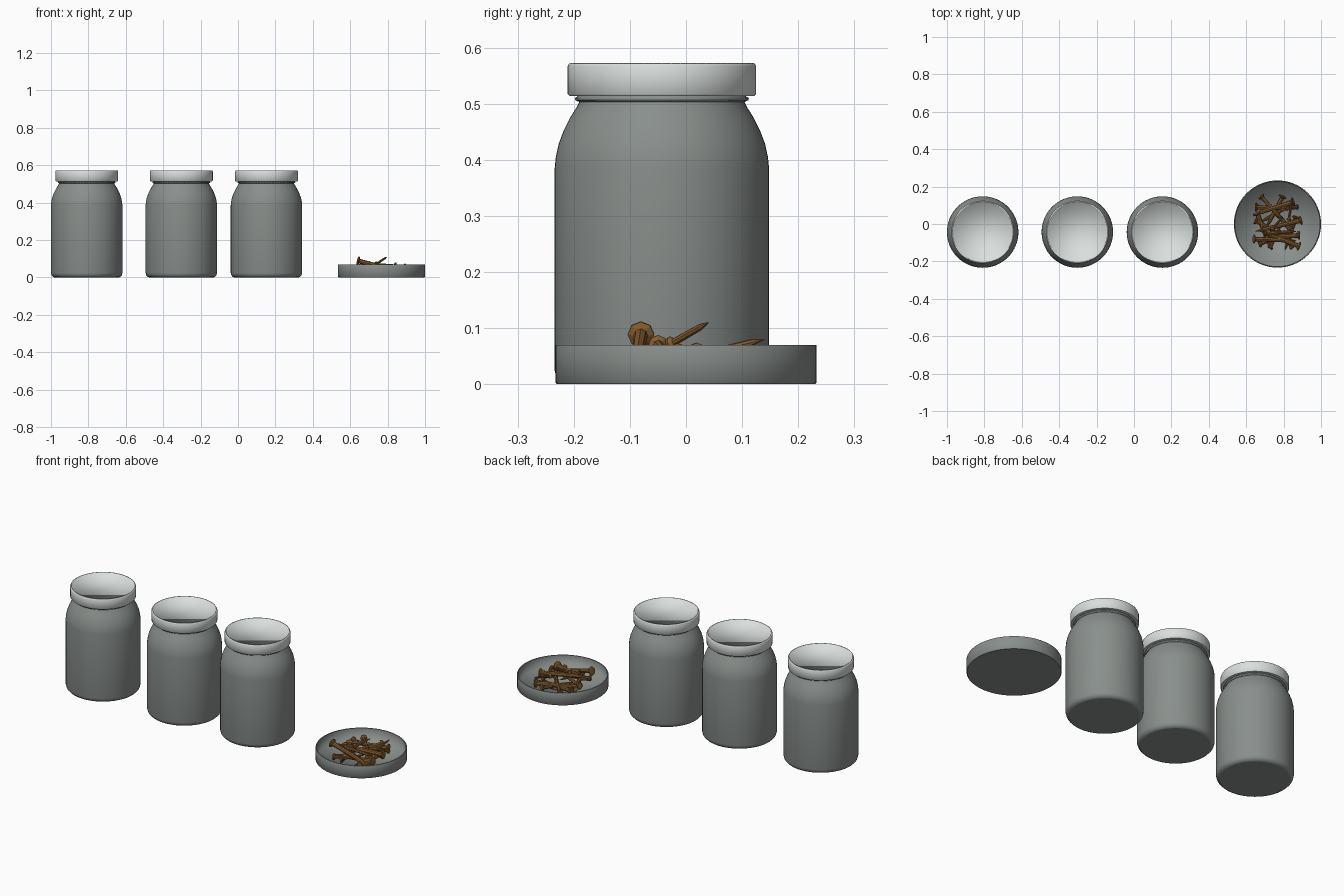
import bpy
import bmesh
import math
from mathutils import Vector

default_cube = bpy.data.objects.get("Cube")
if default_cube:
    bpy.data.objects.remove(default_cube, do_unlink=True)


def make_material(name, rgb):
    mat = bpy.data.materials.new(name)
    mat.use_nodes = True
    colour = (*rgb, 1.0)
    mat.diffuse_color = colour
    mat.node_tree.nodes["Principled BSDF"].inputs["Base Color"].default_value = colour
    return mat


jar_grey = make_material("jar grey", (0.25, 0.275, 0.262))
lid_white = make_material("lid pale grey", (0.70, 0.74, 0.73))
rust_brown = make_material("rust brown", (0.23, 0.105, 0.027))


def finish(bm, name, mat, location):
    mesh = bpy.data.meshes.new(name)
    bmesh.ops.recalc_face_normals(bm, faces=bm.faces)
    bm.to_mesh(mesh)
    bm.free()
    mesh.materials.append(mat)
    obj = bpy.data.objects.new(name, mesh)
    obj.location = location
    bpy.context.collection.objects.link(obj)
    return obj


def lathe(name, profile, sharp, mat, location, sides=64):
    """Closed turned solid: one ring per (radius, height), flat cap at each end."""
    bm = bmesh.new()
    rings = []
    for radius, height in profile:
        angles = [math.tau * i / sides for i in range(sides)]
        rings.append([bm.verts.new((radius * math.cos(a), radius * math.sin(a), height))
                      for a in angles])
    for low, high in zip(rings, rings[1:]):
        for i in range(sides):
            j = (i + 1) % sides
            bm.faces.new((low[i], low[j], high[j], high[i]))
    bm.faces.new(rings[0])
    bm.faces.new(rings[-1])
    for face in bm.faces:
        face.smooth = True
    for index in sharp:
        ring = rings[index]
        for i in range(sides):
            bm.edges.get((ring[i], ring[(i + 1) % sides])).smooth = False
    return finish(bm, name, mat, location)


# Jars: rounded foot, straight body, curved shoulder, neck with a bead
body_profile = [
    (0.172, 0), (0.180, 0.003), (0.188, 0.012), (0.191, 0.024),
    (0.191, 0.385), (0.189, 0.405), (0.184, 0.428), (0.175, 0.452),
    (0.163, 0.476), (0.151, 0.495), (0.147, 0.503),
    (0.154, 0.506), (0.155, 0.510), (0.150, 0.513), (0.147, 0.525),
]
# Screw lid: softened edges and a slightly sunken top
lid_profile = [
    (0.158, 0.514), (0.165, 0.514), (0.168, 0.517), (0.168, 0.567),
    (0.166, 0.571), (0.163, 0.572), (0.160, 0.571), (0.158, 0.565),
]
for label, x in (("right", -0.809), ("middle", -0.303), ("left", 0.152)):
    spot = (x, -0.043, 0)
    lathe(label + "_jar_body", body_profile, [0, 10], jar_grey, spot)
    lathe(label + "_jar_lid", lid_profile, [1], lid_white, spot)

# Shallow dish with a thin wall
DISH = Vector((0.767, 0, 0))
dish_profile = [
    (0.230, 0), (0.233, 0.003), (0.233, 0.068), (0.232, 0.070),
    (0.227, 0.070), (0.225, 0.010),
]
lathe("dish", dish_profile, [0, 3, 4], jar_grey, DISH)


def nail(name, head, tip, sides=8):
    """Tapered shank with a broad flat head and a pointed end."""
    axis = tip - head
    length = axis.length
    r = min(0.0125, max(0.007, length * 0.055))
    # (radius, distance from head)
    stations = [(r * 1.5, 0), (r * 1.9, 0.003), (r * 1.9, 0.008),
                (r, 0.014), (r * 0.85, length * 0.8), (r * 0.1, length)]
    bm = bmesh.new()
    rings = []
    for radius, along in stations:
        rings.append([bm.verts.new((radius * math.cos(math.tau * i / sides),
                                    radius * math.sin(math.tau * i / sides), along))
                      for i in range(sides)])
    for low, high in zip(rings, rings[1:]):
        for i in range(sides):
            j = (i + 1) % sides
            bm.faces.new((low[i], low[j], high[j], high[i]))
    bm.faces.new(rings[0])
    bm.faces.new(rings[-1])
    obj = finish(bm, name, rust_brown, DISH + head)
    obj.rotation_mode = "QUATERNION"
    obj.rotation_quaternion = axis.to_track_quat("Z", "Y")


# Heap of nails: head and tip in hundredths, measured from the dish centre
heap = [
    ((-13, -8, 9), (10, -9, 3)), ((13, 2, 5), (-12, -4, 7)),
    ((-9, 15, 4), (3, 2, 5)), ((3, 15, 4), (-6, -2, 3)),
    ((9, 12, 4), (-13, 5, 5)), ((-12, 9, 4), (9, 8, 4)),
    ((12, -12, 4), (-9, -4, 6)), ((-3, -3, 7), (3, 4, 11)),
    ((6, 2, 5), (8, 14, 8)), ((-10, -11, 3), (5, -5, 4)),
    ((-4, -13, 4), (2, 0, 3)), ((7, -3, 4), (-7, 13, 3)),
    ((12, -6, 4), (-11, -8, 3)), ((8, -13, 4), (0, -2, 3)),
    ((-12, 2, 4), (4, -7, 3)), ((-11, 6, 4), (-3, -14, 2)),
    ((5, 9, 4), (-9, 1, 2)), ((10, 4, 4), (4, -14, 2)),
    ((11, 9, 4), (-2, 9, 2)), ((-7, -5, 7), (10, -4, 6)),
]
for number, (head, tip) in enumerate(heap, 1):
    nail(f"nail_{number}", Vector(head) / 100, Vector(tip) / 100)
